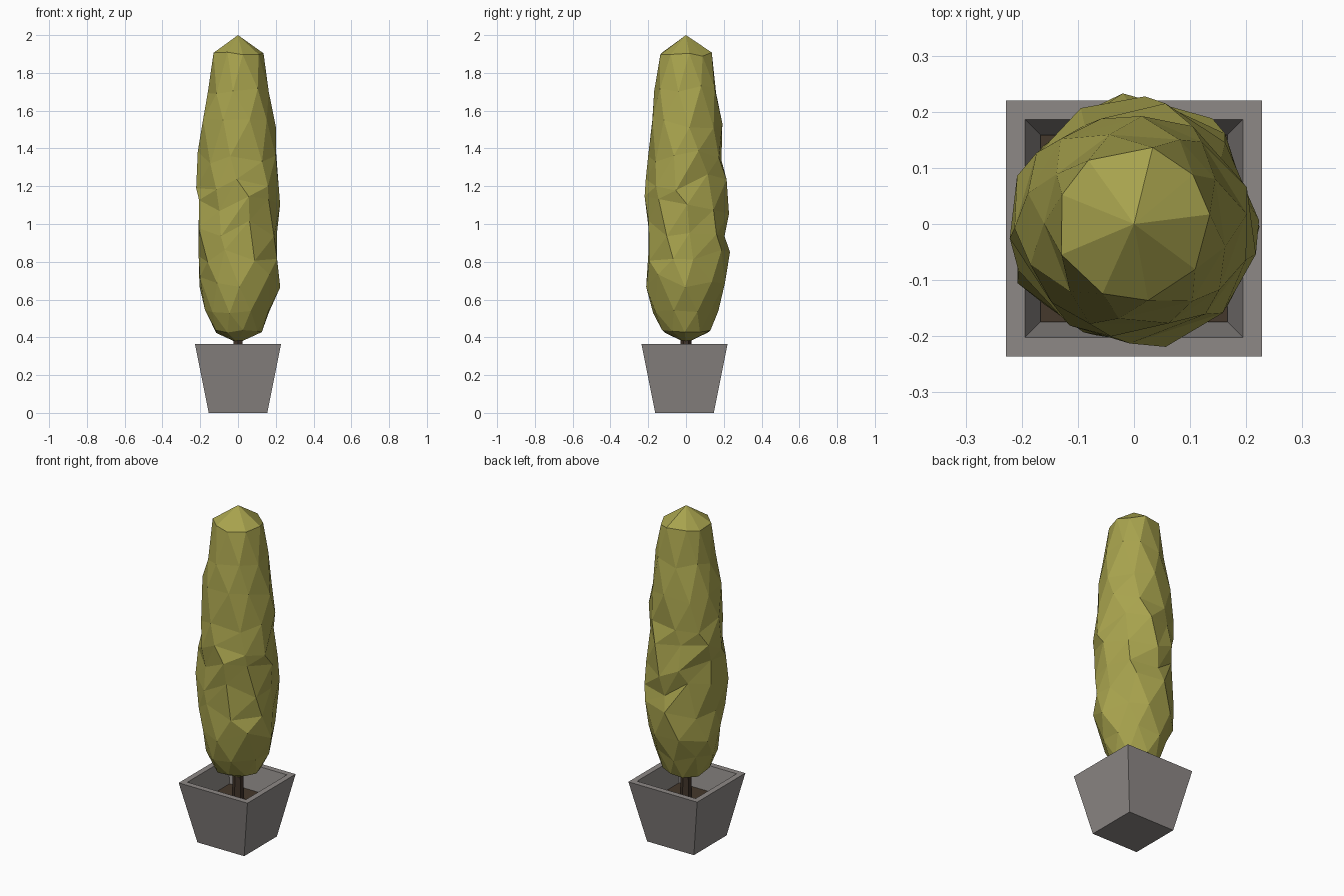
import bpy, bmesh, math, random

if "Cube" in bpy.data.objects:
    bpy.data.objects.remove(bpy.data.objects["Cube"])

random.seed(4)

def material(name, rgb):
    m = bpy.data.materials.new(name)
    m.diffuse_color = (*rgb, 1)
    m.use_nodes = True
    m.node_tree.nodes["Principled BSDF"].inputs["Base Color"].default_value = m.diffuse_color
    return m

GREY = material("grey stone", (0.27, 0.25, 0.24))
LEAF = material("olive foliage", (0.39, 0.365, 0.075))
SOIL = material("brown soil", (0.06, 0.04, 0.025))
BARK = material("dark bark", (0.05, 0.033, 0.022))

def finish(name, bm, mat):
    bmesh.ops.recalc_face_normals(bm, faces=bm.faces)
    me = bpy.data.meshes.new(name)
    bm.to_mesh(me)
    bm.free()
    me.materials.append(mat)
    ob = bpy.data.objects.new(name, me)
    bpy.context.collection.objects.link(ob)
    return ob

def square(bm, half, z, cy=-0.008):
    return [bm.verts.new((half * sx, cy + half * sy, z))
            for sx, sy in ((-1, -1), (1, -1), (1, 1), (-1, 1))]

def bridge(bm, a, b):
    n = len(a)
    for i in range(n):
        j = (i + 1) % n
        bm.faces.new((a[i], a[j], b[j], b[i]))

# Tapered square planter with a hollow inside
bm = bmesh.new()
profile = [(0.155, 0), (0.228, 0.365), (0.194, 0.365), (0.164, 0.2)]
loops = [square(bm, h, z) for h, z in profile]
for a, b in zip(loops, loops[1:]):
    bridge(bm, a, b)
bm.faces.new(loops[0])
bm.faces.new(loops[-1])
finish("planter", bm, GREY)

# Soil inside the planter
bm = bmesh.new()
lo, hi = square(bm, 0.163, 0.205), square(bm, 0.167, 0.225)
bridge(bm, lo, hi)
bm.faces.new(lo)
bm.faces.new(hi)
finish("soil", bm, SOIL)

# Short trunk
bpy.ops.mesh.primitive_cone_add(vertices=6, radius1=0.036, radius2=0.025,
                                depth=0.26, location=(0, 0, 0.33))
trunk = bpy.context.object
trunk.name = "trunk"
trunk.data.materials.append(BARK)

# Faceted foliage: uneven rings, twisted most strongly around mid height
N = 9
rings = [  # height, radius, twist in degrees, jitter
    (0.43, 0.128, 0, 0.02), (0.55, 0.175, 18, 0.04), (0.70, 0.212, 36, 0.06),
    (0.84, 0.220, 56, 0.07), (0.98, 0.216, 88, 0.08), (1.10, 0.211, 120, 0.09),
    (1.23, 0.208, 152, 0.09), (1.36, 0.202, 184, 0.07), (1.53, 0.196, 206, 0.05),
    (1.71, 0.166, 224, 0.04), (1.90, 0.138, 242, 0.02)]
bm = bmesh.new()
loops = []
for z, r, twist, jit in rings:
    loop = []
    for i in range(N):
        a = math.radians(twist) + math.tau * (i + random.uniform(-0.15, 0.15)) / N
        rr = r * (1 + random.uniform(-jit, jit))
        zz = z + random.uniform(-1, 1) * jit * 0.6
        loop.append(bm.verts.new((rr * math.cos(a), rr * math.sin(a), zz)))
    loops.append(loop)
for a, b in zip(loops, loops[1:]):
    for i in range(N):
        j = (i + 1) % N
        bm.faces.new((a[i], a[j], b[i]))
        bm.faces.new((a[j], b[j], b[i]))
for loop, z in ((loops[0], 0.37), (loops[-1], 2.0)):
    tip = bm.verts.new((0, 0, z))
    for i in range(N):
        bm.faces.new((loop[i], loop[(i + 1) % N], tip))
finish("foliage", bm, LEAF)
